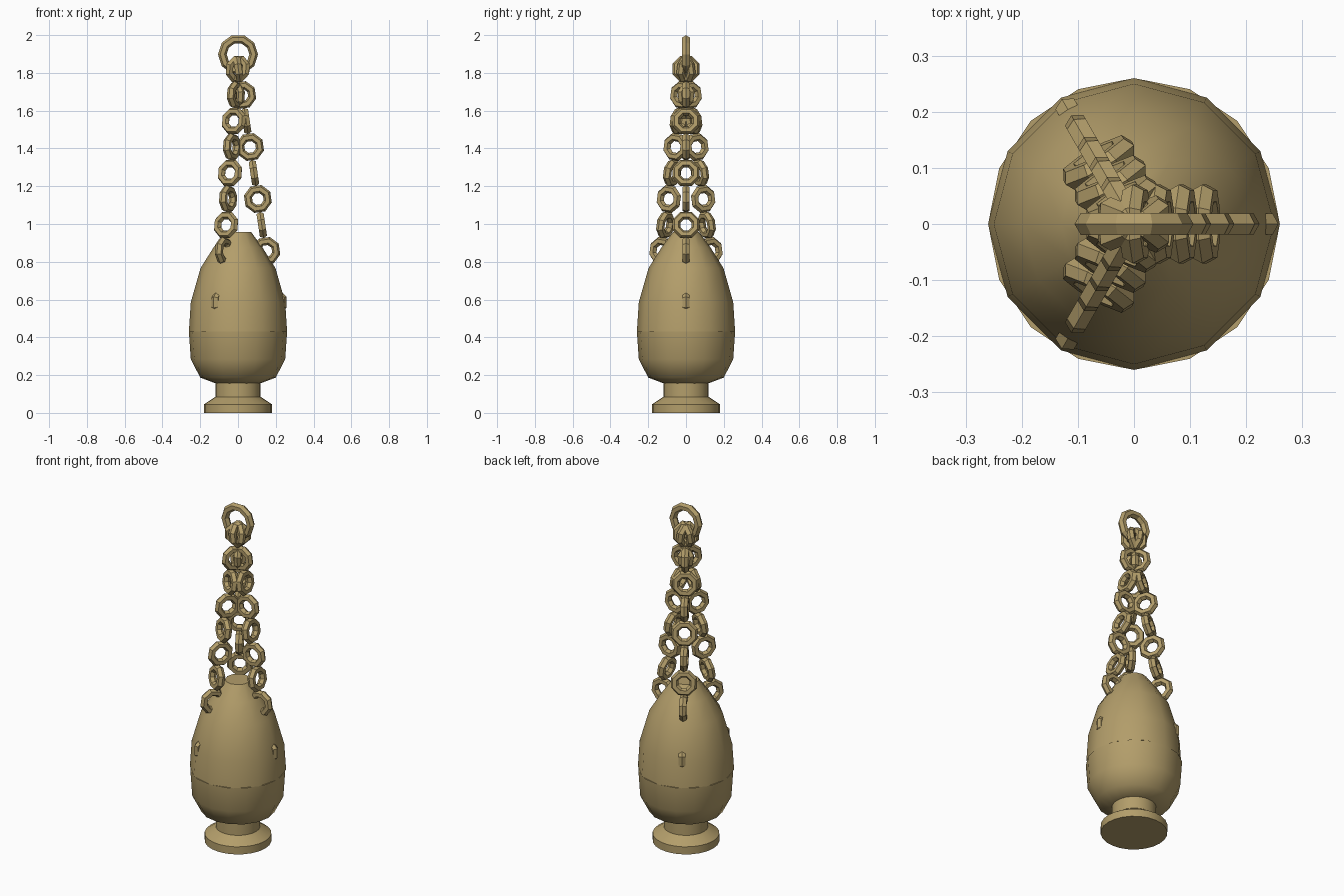
import bpy, math
from mathutils import Matrix, Vector

if "Cube" in bpy.data.objects:
    bpy.data.objects.remove(bpy.data.objects["Cube"])

brass = bpy.data.materials.new("aged brass")
brass.diffuse_color = (0.45, 0.34, 0.145, 1)
brass.use_nodes = True
brass.node_tree.nodes["Principled BSDF"].inputs["Base Color"].default_value = brass.diffuse_color


def make(name, verts, faces, smooth_angle=None):
    mesh = bpy.data.meshes.new(name)
    mesh.from_pydata(verts, [], faces)
    mesh.materials.append(brass)
    obj = bpy.data.objects.new(name, mesh)
    bpy.context.collection.objects.link(obj)
    if smooth_angle:
        bpy.ops.object.select_all(action='DESELECT')
        bpy.context.view_layer.objects.active = obj
        obj.select_set(True)
        bpy.ops.object.shade_smooth_by_angle(angle=math.radians(smooth_angle))
    return obj


def lathe(name, profile, n, smooth_angle):
    """Turned solid with capped ends; profile runs bottom to top as (radius, z)."""
    verts = [(r * math.cos(math.tau * i / n), r * math.sin(math.tau * i / n), z)
             for r, z in profile for i in range(n)]
    faces = [(k * n + i, k * n + (i + 1) % n, (k + 1) * n + (i + 1) % n, (k + 1) * n + i)
             for k in range(len(profile) - 1) for i in range(n)]
    top = (len(profile) - 1) * n
    faces += [tuple(reversed(range(n))), tuple(range(top, top + n))]
    return make(name, verts, faces, smooth_angle)


def ring(name, major, minor, n, phase, matrix, m=6):
    """Faceted ring lying in the local XZ plane."""
    verts = []
    for i in range(n):
        a = math.tau * (i + phase) / n
        for j in range(m):
            b = math.tau * j / m
            r = major + minor * math.cos(b)
            verts.append(matrix @ Vector((r * math.cos(a), minor * math.sin(b), r * math.sin(a))))
    faces = [(i * m + j, i * m + (j + 1) % m,
              ((i + 1) % n) * m + (j + 1) % m, ((i + 1) % n) * m + j)
             for i in range(n) for j in range(m)]
    return make(name, verts, faces)


# Foot, lower bowl and lid
lathe("foot", [(0.18, 0), (0.18, 0.045), (0.12, 0.085), (0.12, 0.18)], 24, 30)
lathe("bowl", [(0.115, 0.155), (0.2, 0.187), (0.25, 0.285), (0.26, 0.43)], 16, 50)
lathe("lid", [(0.26, 0.43), (0.25, 0.585), (0.198, 0.767), (0.13, 0.875), (0.07, 0.957)], 12, 50)

# Hanging ring at the top
ring("top_ring", 0.083, 0.023, 10, 0, Matrix.Translation((0, 0, 1.898)))

# Three chains of alternating links, plus a lug half sunk in the lid
SLOPE = 0.15
for c in range(3):
    spin = Matrix.Rotation(math.tau * c / 3, 4, 'Z')
    for k in range(8):
        z = 1.82 - 0.1375 * k
        r = 0.002 + (1.82 - z) * SLOPE
        if k == 7:
            r = 0.15
        lean = Matrix.Rotation(-math.atan(SLOPE), 4, 'Y')
        turn = Matrix.Rotation(math.pi / 2 if k % 2 == 0 else 0, 4, 'Z')
        place = spin @ Matrix.Translation((r, 0, z)) @ lean @ turn
        ring(f"chain_{c + 1}_link_{k + 1}", 0.054, 0.022, 8, 0.5, place)
    ring(f"lug_{c + 1}", 0.054, 0.022, 8, 0.5, spin @ Matrix.Translation((0.187, 0, 0.585)))
